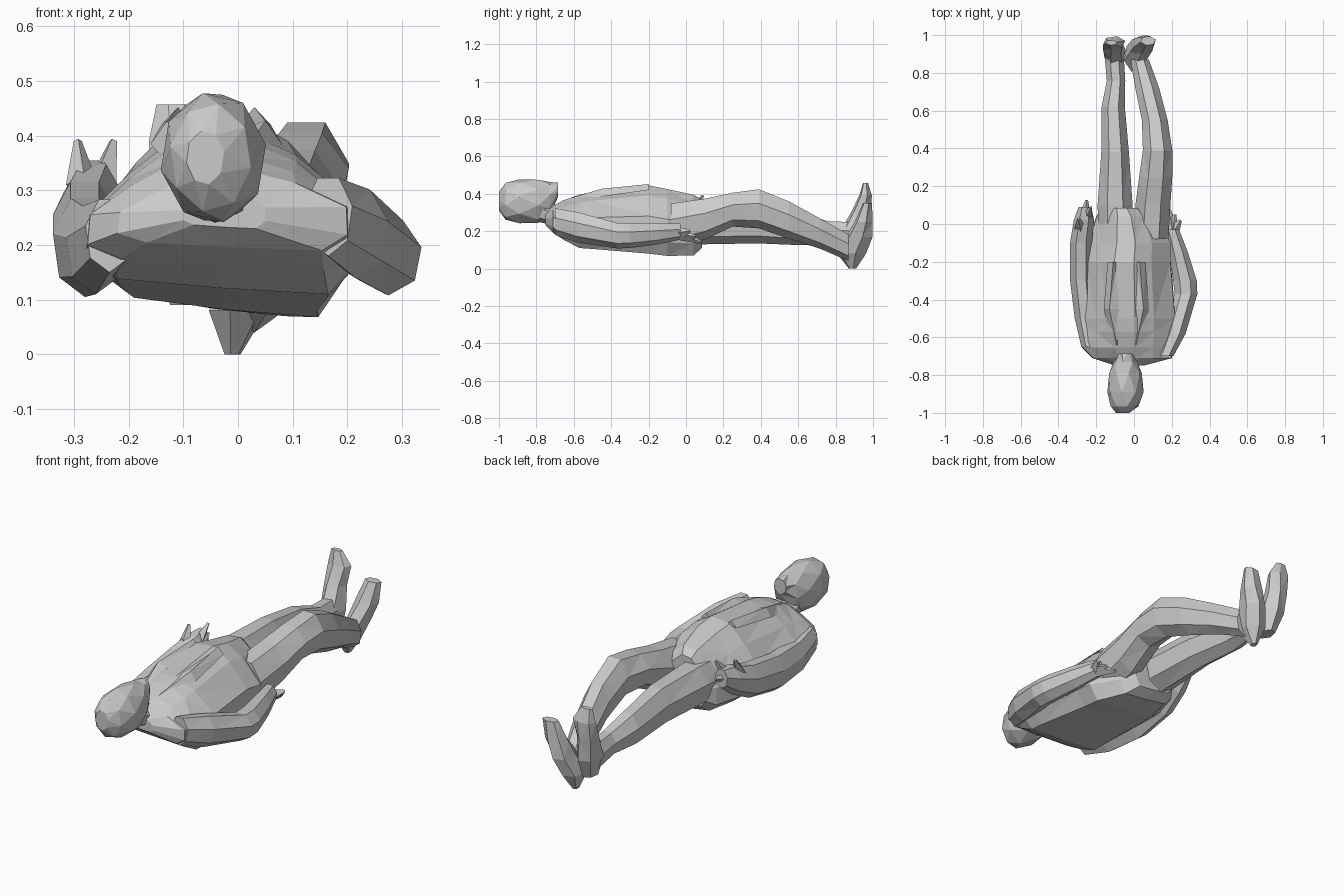
import bpy, bmesh, math
from mathutils import Vector


def skin(name, rings):
    """Bridge equal-length rings of points into a closed flat-shaded mesh."""
    bm = bmesh.new()
    rows = [[bm.verts.new(p) for p in ring] for ring in rings]
    n = len(rows[0])
    for a, b in zip(rows, rows[1:]):
        for i in range(n):
            j = (i + 1) % n
            bm.faces.new((a[i], a[j], b[j], b[i]))
    bm.faces.new(rows[0])
    bm.faces.new(rows[-1])
    bmesh.ops.triangulate(bm, faces=bm.faces[:])
    bmesh.ops.recalc_face_normals(bm, faces=bm.faces[:])
    mesh = bpy.data.meshes.new(name)
    bm.to_mesh(mesh)
    bm.free()
    ob = bpy.data.objects.new(name, mesh)
    bpy.context.collection.objects.link(ob)
    return ob


def tube(name, stations, axis='Y', sides=7, twist=0):
    """Stations are (x, y, z, half width, half depth) across the given axis."""
    rings = []
    for k, (x, y, z, a, b) in enumerate(stations):
        ring = []
        for i in range(sides):
            t = 2 * math.pi * (i + 0.25 + twist * (k % 2)) / sides
            u, v = a * math.cos(t), b * math.sin(t)
            ring.append((x + u, y, z + v) if axis == 'Y' else (x + u, y + v, z))
        rings.append(ring)
    return skin(name, rings)


# Torso in a coat: flat back tilted to one side, domed front
profile = [(-.75, .1), (0, .04), (.78, 0), (1, .2), (.99, .55), (.55, .85),
           (.15, 1), (-.3, .97), (-.66, .74), (-.98, .48), (-1, .22)]
torso = [(-.75, -.10, .05, .23, .30), (-.71, -.22, .20, .19, .335),
         (-.655, -.275, .21, .155, .365), (-.57, -.285, .22, .11, .395),
         (-.5, -.285, .22, .105, .41), (-.2, -.265, .195, .08, .445),
         (-.1, -.245, .195, .068, .425), (.04, -.20, .12, .07, .395),
         (.085, -.17, .06, .11, .37)]
skin("torso", [[((l + r) / 2 + u * (r - l) / 2, y, b + v * (t - b)) for u, v in profile]
               for y, l, r, b, t in torso])

# Coat lapels either side of the chest
for side, x in (("left", -.11), ("right", .03)):
    s = -1 if side == "left" else 1
    skin(side + "_lapel", [
        [(-.04 + s * .03, -.64, .34), (-.04 + s * .08, -.64, .34), (-.04 + s * .05, -.64, .37)],
        [(x - s * .03, -.45, .41), (x + s * .05, -.45, .385), (x + s * .02, -.45, .427)],
        [(x - s * .02, -.2, .43), (x + s * .03, -.2, .42), (x, -.2, .452)]])

# Head and neck
tube("head", [(-.06, -1, .36, .035, .05), (-.05, -.965, .36, .075, .1),
              (-.045, -.89, .36, .098, .12), (-.045, -.79, .36, .088, .117),
              (-.045, -.73, .375, .065, .09), (-.045, -.685, .42, .035, .04)], sides=8, twist=.5)
tube("neck", [(-.045, -.82, .32, .06, .065), (-.04, -.72, .29, .065, .055),
              (-.04, -.62, .3, .085, .06)])

# Legs: right knee is raised, left lies flatter
tube("right_leg", [(.09, -.08, .235, .095, .125), (.1, .1, .27, .095, .115),
                   (.115, .25, .32, .09, .095), (.125, .39, .325, .08, .11),
                   (.11, .55, .265, .07, .105), (.07, .72, .19, .065, .085),
                   (.03, .87, .115, .05, .075)])
tube("left_leg", [(-.1, -.08, .22, .09, .12), (-.1, .1, .24, .095, .11),
                  (-.1, .38, .24, .075, .105), (-.11, .62, .215, .063, .09),
                  (-.095, .76, .195, .05, .065), (-.105, .89, .185, .052, .07)])

# Feet: heels down, toes up
tube("right_foot", [(-.01, .89, .0, .015, .02), (0, .885, .08, .055, .08),
                    (.03, .925, .17, .055, .075), (.055, .95, .25, .058, .05),
                    (.075, .97, .35, .042, .025)], 'Z', 6)
tube("left_foot", [(-.09, .89, .09, .035, .05), (-.1, .9, .19, .058, .085),
                   (-.11, .935, .3, .055, .055), (-.105, .96, .39, .06, .035),
                   (-.12, .96, .457, .03, .014)], 'Z', 6)

# Arms bent outward at the elbows
tube("right_arm", [(.165, -.7, .255, .045, .075), (.215, -.58, .225, .06, .085),
                   (.275, -.37, .18, .062, .072), (.27, -.3, .18, .064, .07),
                   (.235, -.15, .19, .052, .06), (.2, -.03, .2, .04, .045)])
tube("left_arm", [(-.235, -.65, .22, .045, .07), (-.26, -.5, .195, .055, .085),
                  (-.28, -.3, .2, .06, .095), (-.28, -.1, .235, .06, .09),
                  (-.265, .02, .28, .055, .075), (-.26, .09, .31, .035, .05)])


# Hands: short tapered spikes
def finger(name, base, tip, r):
    base, tip = Vector(base), Vector(tip)
    d = (tip - base).to_track_quat('Z', 'Y')
    ring = [d @ Vector((math.cos(t), math.sin(t), 0)) for t in (0, 1.57, 3.14, 4.71)]
    skin(name, [[base + p * r for p in ring], [tip + p * r * .25 for p in ring]])


for i in range(3):
    finger(f"right_finger_{i}", (.205, -.05, .19), (.245 - .03 * i, .02 + .03 * i, .2 - .03 * i), .035)
finger("left_finger_0", (-.285, -.02, .31), (-.293, .03, .39), .03)
finger("left_finger_1", (-.25, .04, .31), (-.228, .09, .39), .03)
finger("left_finger_2", (-.26, .05, .3), (-.25, .125, .32), .03)
